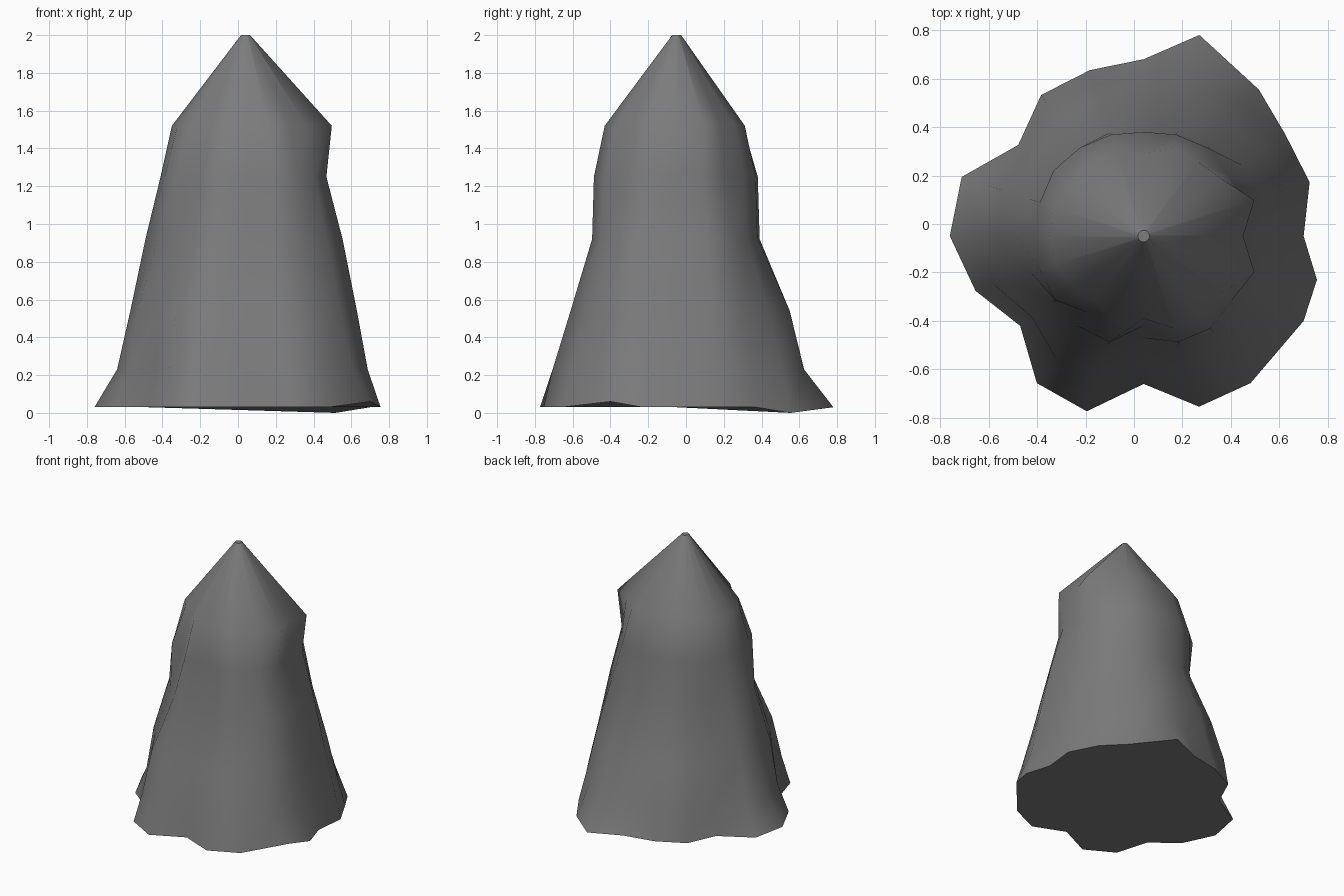
import bpy
import bmesh
import math
from mathutils import Vector

cube = bpy.data.objects.get("Cube")
if cube:
    bpy.data.objects.remove(cube, do_unlink=True)

# Single dark stone colour
stone = bpy.data.materials.new("dark grey stone")
stone.use_nodes = True
stone_colour = (0.2, 0.2, 0.2, 1)
stone.diffuse_color = stone_colour
stone.node_tree.nodes["Principled BSDF"].inputs["Base Color"].default_value = stone_colour
stone.node_tree.nodes["Principled BSDF"].inputs["Roughness"].default_value = 0.9

# Cross-sections: radii in hundredths, counter-clockwise starting from +x
foot = [66, 72, 72, 77, 86, 73, 72, 72, 64, 79, 80, 73, 63, 75, 76, 61, 74, 75, 75, 74]
skirt = [62, 68, 67, 69, 71, 66, 66, 69, 59, 68, 68, 65, 58, 69, 69, 58, 69, 69, 70, 68]
slope = [55, 61, 60, 60, 63, 58, 59, 60, 54, 62, 61, 60, 57, 62, 59, 52, 59, 60, 62, 62]
body = [47, 53, 50, 46, 45, 44, 45, 45, 43, 50, 53, 49, 46, 46, 47, 42, 47, 50, 53, 54]
waist = [40, 45, 43, 45, 44, 43, 44, 45, 46, 45, 45, 45, 45, 39, 46, 37, 46, 47, 45, 45]
shoulder = [41, 48, 40, 38, 38, 34, 37, 37, 37, 39, 39, 38, 36, 33, 38, 34, 40, 40, 40, 48]
sides = len(foot)
tip = [2.4] * sides
layers = [(0.03, foot), (0.23, skirt), (0.54, slope), (0.92, body),
          (1.25, waist), (1.52, shoulder), (2.0, tip)]
axis = Vector((0.04, -0.05, 0))


def add_ring(bm, height, radii):
    """Add one closed cross-section around the spire axis."""
    ring = []
    for index, radius in enumerate(radii):
        angle = math.tau * index / sides
        offset = Vector((math.cos(angle), math.sin(angle), 0)) * radius / 100
        ring.append(bm.verts.new(axis + offset + Vector((0, 0, height))))
    return ring


def bridge(bm, lower, upper):
    """Join two neighbouring cross-sections with a band of quads."""
    for index in range(sides):
        following = (index + 1) % sides
        face = bm.faces.new((lower[index], lower[following], upper[following], upper[index]))
        face.smooth = True


def add_cap(bm, ring):
    """Close a cross-section with a flat face and a crisp rim."""
    cap = bm.faces.new(ring)
    cap.smooth = False
    for edge in cap.edges:
        edge.smooth = False


# Rock spire, lofted through the cross-sections
bm = bmesh.new()
rings = [add_ring(bm, height, radii) for height, radii in layers]
for lower, upper in zip(rings, rings[1:]):
    bridge(bm, lower, upper)

# Uneven foot: irregular corners, one dipping and one lifted
corners = {3: (0.515, 0.555, 0), 4: (0.27, 0.78, 0.03),
           18: (0.7, -0.4, 0.06), 19: (0.755, -0.23, 0.03)}
for index, position in corners.items():
    rings[0][index].co = position

# Flat base and blunt tip
add_cap(bm, rings[0][::-1])
add_cap(bm, rings[-1])

mesh = bpy.data.meshes.new("rock_spire")
bm.to_mesh(mesh)
bm.free()
mesh.materials.append(stone)
spire = bpy.data.objects.new("rock_spire", mesh)
bpy.context.collection.objects.link(spire)
